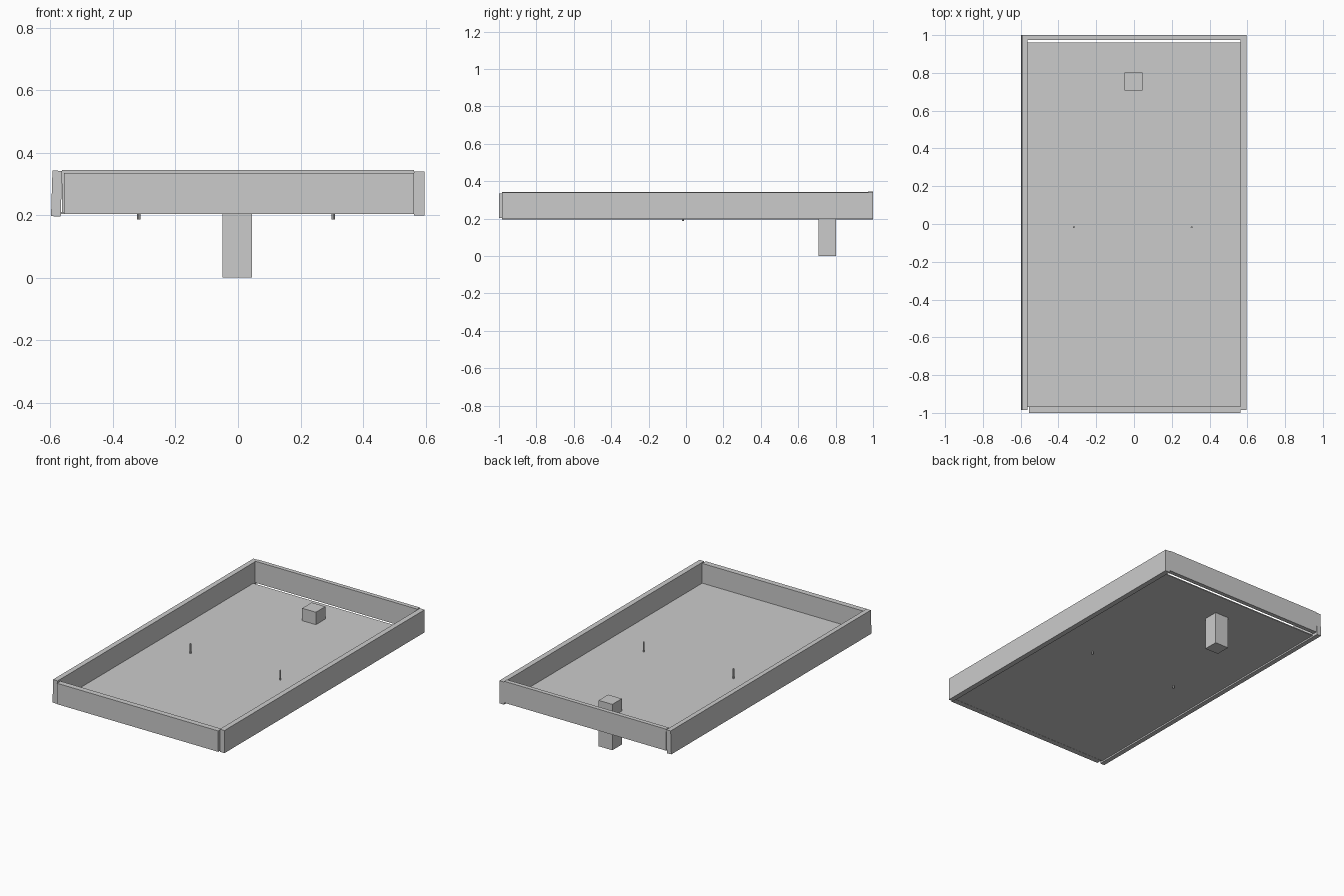
import bpy
from math import radians

cube = bpy.data.objects.get("Cube")
if cube:
    bpy.data.objects.remove(cube, do_unlink=True)

# Single plain grey
grey = bpy.data.materials.new("plain_grey")
grey.use_nodes = True
grey.diffuse_color = (0.6, 0.6, 0.6, 1)
grey.node_tree.nodes["Principled BSDF"].inputs["Base Color"].default_value = (0.6, 0.6, 0.6, 1)


def finish(name):
    obj = bpy.context.object
    obj.name = name
    obj.data.materials.append(grey)
    return obj


def box(name, x, y, z, tilt=0):
    """Box from (min, max) pairs, leaning about the y axis by tilt degrees."""
    spans = (x, y, z)
    bpy.ops.mesh.primitive_cube_add(size=1, location=[(a + b) / 2 for a, b in spans])
    obj = finish(name)
    obj.scale = [b - a for a, b in spans]
    obj.rotation_euler.y = radians(tilt)
    return obj


# Floor panel, stopping just short of the back wall
box("floor_panel", (-0.566, 0.563), (-0.97, 0.96), (0.204, 0.21))

# Side walls; the one on -x leans in slightly
box("left_wall", (0.563, 0.596), (-0.985, 1.0), (0.198, 0.34))
box("right_wall", (-0.596, -0.565), (-0.985, 1.0), (0.196, 0.342), tilt=1.8)

# End walls
box("front_wall", (-0.557, 0.563), (-1.0, -0.965), (0.203, 0.334))
box("back_wall", (-0.563, 0.563), (0.973, 1.0), (0.21, 0.345))

# Post passing through the floor
box("support_post", (-0.05, 0.045), (0.708, 0.802), (0.0, 0.288))

# Two thin pins through the floor
for side, x in (("left", 0.305), ("right", -0.318)):
    bpy.ops.mesh.primitive_cylinder_add(vertices=8, radius=0.0055, depth=0.085,
                                        location=(x, -0.017, 0.229))
    finish(side + "_pin")
